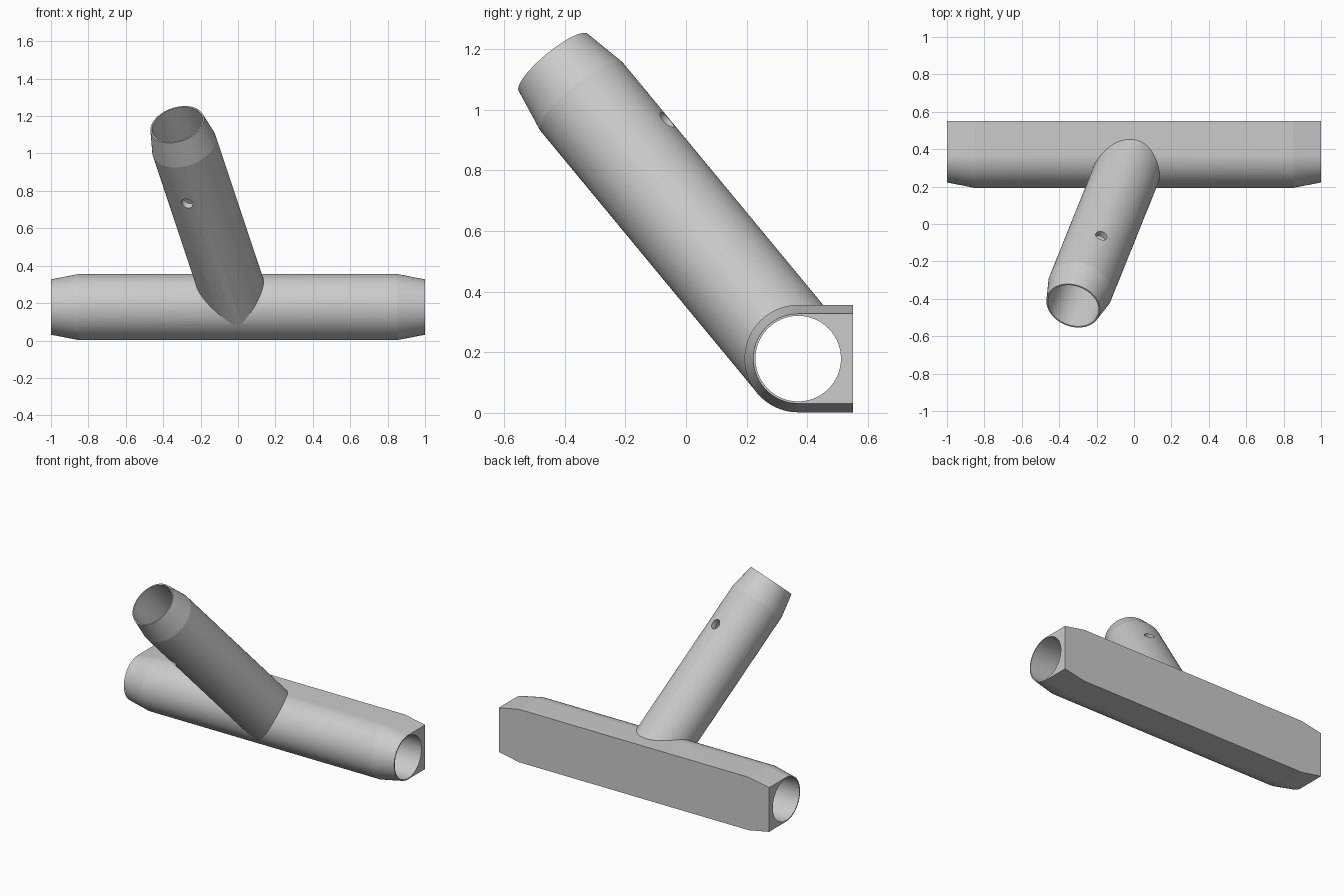
import bpy, bmesh, math
from mathutils import Vector

if "Cube" in bpy.data.objects:
    bpy.data.objects.remove(bpy.data.objects["Cube"], do_unlink=True)

SEG = 96
OUTER, TIP, BORE = 0.177, 0.148, 0.141     # tube radii
TAPER = 0.15                               # length of the narrowed ends
BACK = 0.55                                # flat rear face
CENTRE = Vector((0, 0.37, 0.179))          # where both axes meet
TIP_CENTRE = Vector((-0.325, -0.437, 1.155))
AXIS = (TIP_CENTRE - CENTRE).normalized()
LENGTH = (TIP_CENTRE - CENTRE).length

grey = bpy.data.materials.new("plain grey")
grey.use_nodes = True
GREY = (0.6, 0.6, 0.6, 1)
grey.diffuse_color = GREY
grey.node_tree.nodes["Principled BSDF"].inputs["Base Color"].default_value = GREY


def loft(name, rings):
    """Closed solid through rings with equal point counts."""
    bm = bmesh.new()
    loops = [[bm.verts.new(p) for p in ring] for ring in rings]
    n = len(loops[0])
    for a, b in zip(loops, loops[1:]):
        for i in range(n):
            j = (i + 1) % n
            bm.faces.new((a[i], a[j], b[j], b[i]))
    bm.faces.new(loops[0])
    bm.faces.new(loops[-1])
    bmesh.ops.recalc_face_normals(bm, faces=bm.faces)
    mesh = bpy.data.meshes.new(name)
    bm.to_mesh(mesh)
    bm.free()
    mesh.materials.append(grey)
    obj = bpy.data.objects.new(name, mesh)
    bpy.context.collection.objects.link(obj)
    return obj


def rod(name, start, direction, stations):
    """Round solid along a direction, from (distance, radius) stations."""
    turn = direction.to_track_quat('Z', 'Y')
    angles = [math.tau * i / SEG for i in range(SEG)]
    return loft(name, [[start + turn @ Vector((r * math.cos(a), r * math.sin(a), d))
                        for a in angles] for d, r in stations])


def d_section(x, r):
    """Half round front with straight sides running to the flat back."""
    half = SEG // 2
    angles = [math.pi / 2 + math.pi * i / half for i in range(half + 1)]
    arc = [Vector((x, CENTRE.y + r * math.cos(a), CENTRE.z + r * math.sin(a)))
           for a in angles]
    return arc + [Vector((x, BACK, CENTRE.z - r)), Vector((x, BACK, CENTRE.z + r))]


def combine(target, tool, operation):
    mod = target.modifiers.new(operation.lower(), 'BOOLEAN')
    mod.operation, mod.solver, mod.object = operation, 'EXACT', tool
    bpy.context.view_layer.objects.active = target
    bpy.ops.object.modifier_apply(modifier=mod.name)
    bpy.data.objects.remove(tool, do_unlink=True)


# Flat-backed crossbar with narrowed ends
joint = loft("tube_joint", [d_section(x, r) for x, r in (
    (-1, TIP), (TAPER - 1, OUTER), (1 - TAPER, OUTER), (1, TIP))])

# Slanted branch tube
branch = rod("branch", CENTRE, AXIS,
             ((0, OUTER - 0.0005), (LENGTH - TAPER, OUTER - 0.0005), (LENGTH, TIP)))
combine(joint, branch, 'UNION')

# Bores through the crossbar and the branch
X = Vector((1, 0, 0))
combine(joint, rod("crossbar_bore", CENTRE, X, ((-1.1, BORE), (1.1, BORE))), 'DIFFERENCE')
combine(joint, rod("branch_bore", CENTRE, AXIS, ((0, BORE - 0.001), (LENGTH + 0.1, BORE - 0.001))),
        'DIFFERENCE')

# Pin hole straight across the branch
up = Vector((0, 0, 1))
across = (up - AXIS * up.dot(AXIS)).normalized()
combine(joint, rod("pin_hole", CENTRE + AXIS * 0.898, across, ((-0.3, 0.032), (0.3, 0.032))),
        'DIFFERENCE')

# Smooth round walls, keep the creases
bpy.ops.object.select_all(action='DESELECT')
joint.select_set(True)
bpy.context.view_layer.objects.active = joint
bpy.ops.object.shade_smooth_by_angle(angle=math.radians(9))
